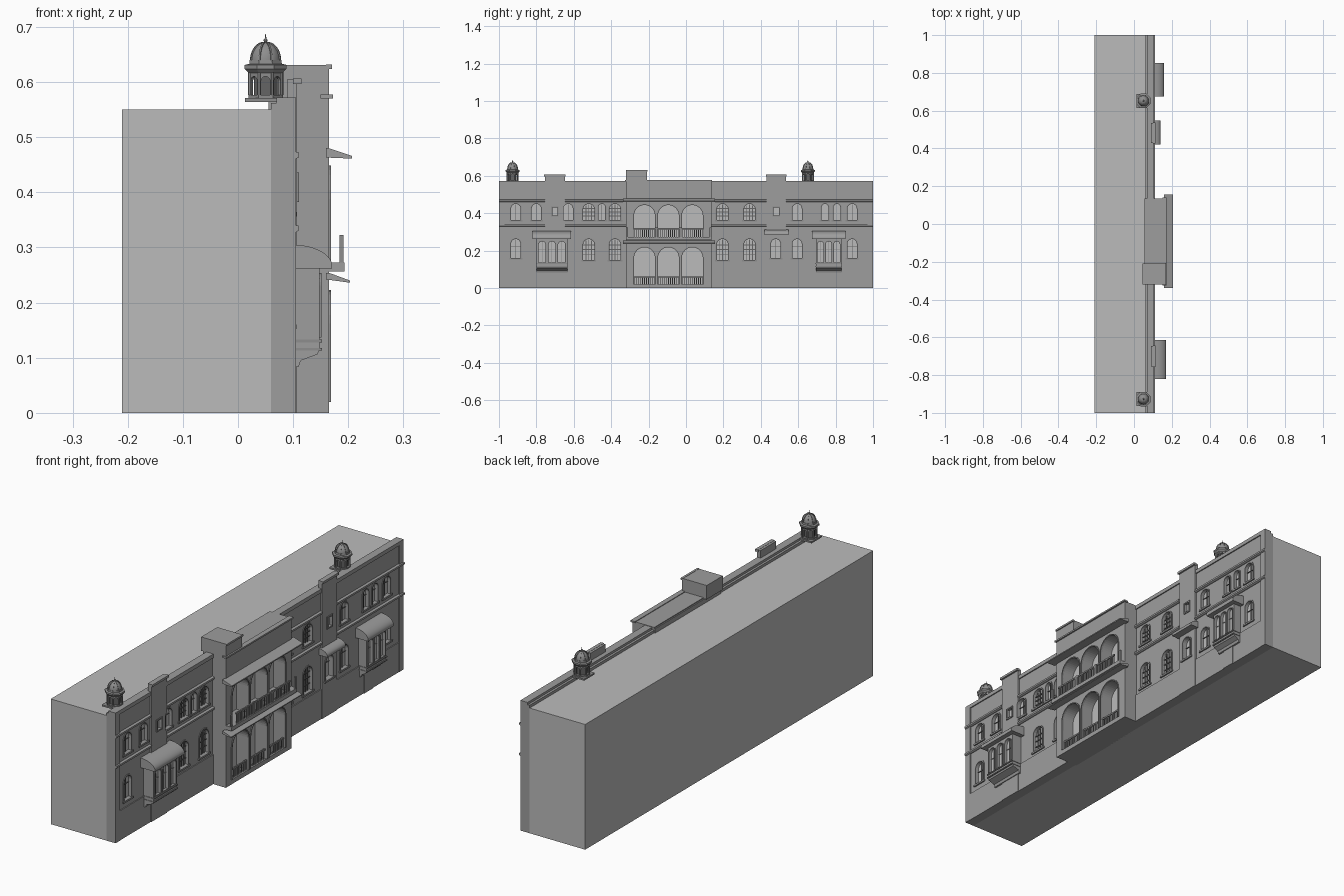
import bpy, bmesh, math
from mathutils import Matrix

if "Cube" in bpy.data.objects:
    bpy.data.objects.remove(bpy.data.objects["Cube"])

# Grey tones of the weathered stone
TONES = {}
for tname, v in (("stone_light", .50), ("stone_mid", .34), ("stone_dark", .27), ("shadow", .13)):
    TONES[tname] = bpy.data.materials.new(tname)
    TONES[tname].diffuse_color = (v, v, v, 1)

def finish(bm, name, tone="stone_mid", smooth=False):
    bmesh.ops.recalc_face_normals(bm, faces=bm.faces)
    me = bpy.data.meshes.new(name)
    bm.to_mesh(me)
    bm.free()
    me.materials.append(TONES[tone])
    ob = bpy.data.objects.new(name, me)
    bpy.context.collection.objects.link(ob)
    if smooth:
        bpy.ops.object.select_all(action='DESELECT')
        ob.select_set(True)
        bpy.context.view_layer.objects.active = ob
        bpy.ops.object.shade_smooth_by_angle(angle=math.radians(35))
    return ob

def extrude(bm, pts, a, b, axis='x', mat=None):
    """Prism: pts are (y,z) along x, or (x,z) along y."""
    place = (lambda p, t: (t, p[0], p[1])) if axis == 'x' else (lambda p, t: (p[0], t, p[1]))
    lo = [bm.verts.new(place(p, a)) for p in pts]
    hi = [bm.verts.new(place(p, b)) for p in pts]
    bm.faces.new(lo)
    bm.faces.new(hi[::-1])
    for i in range(len(pts)):
        j = (i + 1) % len(pts)
        bm.faces.new((lo[i], lo[j], hi[j], hi[i]))
    if mat:
        bmesh.ops.transform(bm, matrix=mat, verts=lo + hi)

def box(bm, x0, x1, y0, y1, z0, z1):
    extrude(bm, [(y0, z0), (y1, z0), (y1, z1), (y0, z1)], x0, x1)

def arch(y, w, z0, z1, n=12):
    r = w / 2
    return [(y + r, z0)] + [(y + r * math.cos(math.pi * i / n), z1 - r + r * math.sin(math.pi * i / n))
                            for i in range(n + 1)] + [(y - r, z0)]

def arch_frame(bm, y, w, z0, z1, t, x0, x1):
    extrude(bm, arch(y, w + 2 * t, z0, z1 + t) + arch(y, w, z0, z1)[::-1], x0, x1)

def lathe(bm, prof, n, cx, cy, turn=0):
    rings = [[bm.verts.new((cx + r * math.cos(turn + 2 * math.pi * i / n),
                            cy + r * math.sin(turn + 2 * math.pi * i / n), z)) for i in range(n)] for r, z in prof]
    for a, b in zip(rings, rings[1:]):
        for i in range(n):
            bm.faces.new((a[i], a[(i + 1) % n], b[(i + 1) % n], b[i]))
    bm.faces.new(rings[0])
    bm.faces.new(rings[-1])

def cut(obs, bm):
    tool = finish(bm, "cutter")
    tool.hide_render = True
    for ob in obs:
        m = ob.modifiers.new("cut", 'BOOLEAN')
        m.object, m.operation, m.solver = tool, 'DIFFERENCE', 'EXACT'
        bpy.context.view_layer.objects.active = ob
        bpy.ops.object.modifier_apply(modifier=m.name)
    bpy.data.objects.remove(tool)

# Window list: y, width, bottom, top, gridded
wins = [(y, .05, .364, .45, False) for y in (-.91, -.80, -.63, .594, .888)]
wins += [(y, .036, .364, .45, False) for y in (-.45, .743, .807)]
wins += [(y, .05, .16, .262, False) for y in (-.91, .48, .594, .888)]
for gy in (-.52, -.38, .195, .34):
    wins += [(gy, .06, .364, .45, True), (gy, .06, .15, .262, True)]
towers = [(-.755, -.647), (.43, .535)]
runs = [(-1, -.755), (-.647, -.32), (.135, .43), (.535, 1)]

# Main body and facade wall
bm = bmesh.new()
box(bm, -.21, .06, -1, 1, 0, .55)
finish(bm, "main_body", "stone_light")
bm = bmesh.new()
box(bm, .06, .10, -1, 1, 0, .562)
wall = finish(bm, "facade_wall")
bm = bmesh.new()
for a, b in towers:
    box(bm, .09, .107, a, b, 0, .605)
tower = finish(bm, "facade_towers")

# Window recesses
bm = bmesh.new()
for y, w, z0, z1, g in wins:
    extrude(bm, arch(y, w, z0, z1), .086, .13)
for a, b in towers:
    box(bm, .096, .13, (a + b) / 2 - .014, (a + b) / 2 + .014, .388, .43)
cut((wall, tower), bm)

# Window panes, surrounds, sills and glazing bars
panes, bars, bm = bmesh.new(), bmesh.new(), bmesh.new()
for y, w, z0, z1, g in wins:
    f = .107 if y == .48 else .1
    extrude(panes, arch(y, w, z0, z1), .084, .087)
    arch_frame(bm, y, w, z0, z1, .006, f - .004, f + .003)
    box(bm, f - .004, f + .006, y - w / 2 - .01, y + w / 2 + .01, z0 - .008, z0)
    for k in ((-1, 0, 1) if g else (0,)):
        t, h = k * w / 4, (.002 if g else .001)
        box(bars, .085, .091, y + t - h, y + t + h, z0, z1 - .002 - abs(k) * .006)
    for q in ((.25, .5, .72) if g else (.62,)):
        z = z0 + (z1 - z0) * q
        box(bars, .085, .091, y - w / 2, y + w / 2, z - h, z + h)
for a, b in towers:
    c = (a + b) / 2
    box(panes, .095, .097, c - .014, c + .014, .388, .43)
    for s in (-1, 1):
        box(bm, .10, .111, c + s * .017 - .003, c + s * .017 + .003, .382, .436)
    for z in (.382, .43):
        box(bm, .10, .111, c - .014, c + .014, z, z + .006)
finish(bm, "window_trim", "stone_dark")
finish(bars, "glazing_bars", "shadow")
finish(panes, "window_panes", "stone_light")

# String courses, cornice, plinth, tower caps
bm = bmesh.new()
for a, b in runs:
    box(bm, .095, .104, a, b, 0, .13)
    for z in (.328, .461):
        extrude(bm, [(.095, z), (.106, z), (.111, z + .003), (.111, z + .011), (.095, z + .014)], a, b, 'y')
    box(bm, .09, .105, a, b, .555, .572)
box(bm, .07, .092, -1, 1, .56, .572)
for s in (-1, 1):
    box(bm, .085, .105, min(s, s * .97), max(s, s * .97), 0, .565)
for a, b in towers:
    box(bm, .10, .115, a - .003, b + .003, .596, .606)
box(bm, .09, .107, .725, .785, 0, .10)
finish(bm, "mouldings")

# Central pavilion with two storeys of loggia arches
ys, aw = (-.222, -.094, .034), .112
bm = bmesh.new()
box(bm, .055, .165, -.32, .135, 0, .57)
pav = finish(bm, "central_pavilion")
bm = bmesh.new()
for y in ys:
    extrude(bm, arch(y, aw, .02, .218, 20), .108, .2)
    extrude(bm, arch(y, aw, .272, .444, 20), .108, .2)
cut((pav,), bm)
bm, panes = bmesh.new(), bmesh.new()
for y in ys:
    for z0, z1 in ((.02, .218), (.272, .444)):
        extrude(panes, arch(y, aw, z0, z1, 20), .106, .109)
        arch_frame(bm, y, aw, z0, z1, .005, .16, .169)
finish(bm, "loggia_arch_frames", "stone_dark")
finish(panes, "loggia_back_walls", "stone_light")

# Pavilion cornice, attic and canopies
bm = bmesh.new()
box(bm, .15, .172, -.325, .14, .57, .577)
box(bm, .06, .16, -.32, .135, .565, .574)
box(bm, .045, .165, -.32, -.208, .57, .631)
box(bm, .16, .17, -.322, -.206, .624, .632)
finish(bm, "pavilion_attic")
bm = bmesh.new()
extrude(bm, [(.16, .463), (.207, .461), (.207, .466), (.165, .48), (.16, .48)], -.338, .155, 'y')
extrude(bm, [(.16, .242), (.203, .236), (.203, .24), (.165, .254), (.16, .254)], -.338, .155, 'y')
box(bm, .16, .193, -.32, .135, .256, .273)
finish(bm, "canopies_and_balcony")

# Balustrades
bm = bmesh.new()
for y in ys:
    for x, z0, z1 in ((.187, .273, .318), (.157, .02, .06)):
        box(bm, x - .003, x + .003, y - .06, y + .06, z1 - .004, z1 + .003)
        for k in range(11):
            c = y - .055 + k * .011
            box(bm, x - .002, x + .002, c - .002, c + .002, z0, z1)
for y in (-.315, -.158, -.03, .13):
    box(bm, .184, .191, y - .005, y + .005, .27, .323)
finish(bm, "balustrades", "stone_dark")

def curved_roof(bm, y0, y1, depth, z0, z1, n=10):
    angs = [math.pi / 2 * i / n * .92 for i in range(n + 1)]
    top = [(.098 + (depth - .098) * math.sin(a) / math.sin(angs[-1]), z0 + .005 + (z1 - z0) * math.cos(a))
           for a in angs]
    extrude(bm, [(.098, z0)] + top + [(depth, z0)], y0, y1, 'y')

# Oriel bays with curved roofs
roofs = bmesh.new()
curved_roof(roofs, .42, .548, .14, .283, .307)
for c, w, d in ((-.717, .165, .17), (.763, .137, .16)):
    curved_roof(roofs, c - w / 2 - .02, c + w / 2 + .02, d, .262, .30)
    y0, y1, f = c - w / 2, c + w / 2, d - .022
    bm = bmesh.new()
    extrude(bm, [(.095, .08), (.11, .084), (.114, .095), (f - .004, .106), (f, .115), (f, .262), (.095, .262)],
            y0, y1, 'y')
    oriel = finish(bm, "oriel_bay")
    bm, trim, panes, sp = bmesh.new(), bmesh.new(), bmesh.new(), w / 3.15
    for z in (.113, .128):
        box(trim, .098, f + .004, y0 - .002, y1 + .002, z, z + .005)
    for y in (c - sp, c, c + sp):
        extrude(bm, arch(y, sp * .72, .137, .25), f - .012, f + .02)
        extrude(panes, arch(y, sp * .72, .137, .25), f - .014, f - .011)
        arch_frame(trim, y, sp * .72, .137, .25, .004, f - .002, f + .003)
        box(trim, f - .014, f - .008, y - .0015, y + .0015, .137, .248)
        box(trim, f - .014, f - .008, y - sp * .36, y + sp * .36, .205, .208)
    cut((oriel,), bm)
    finish(trim, "oriel_trim", "stone_dark")
    finish(panes, "oriel_panes", "stone_light")
finish(roofs, "curved_roofs", "stone_mid", True)

# Rooftop cupolas
for cy in (-.927, .652):
    cx, t8, hw = .05, math.pi / 8, .0125
    bm = bmesh.new()
    box(bm, cx - .037, cx + .037, cy - .037, cy + .037, .564, .571)
    lathe(bm, [(.034, .57), (.034, .576)], 8, cx, cy, t8)
    lathe(bm, [(.033, .616), (.041, .624), (.041, .631), (.032, .633), (.031, .640)], 8, cx, cy, t8)
    for k in range(8):
        m = Matrix.Translation((cx, cy, 0)) @ Matrix.Rotation(k * math.pi / 4, 4, 'Z')
        extrude(bm, [(-hw, .576), (-hw, .618), (hw, .618), (hw, .576)] + arch(0, .016, .576, .61, 8),
                .024, .030, 'x', m)
        a = t8 + k * math.pi / 4
        lathe(bm, [(.003, .576), (.003, .618)], 6, cx + .0315 * math.cos(a), cy + .0315 * math.sin(a))
    finish(bm, "cupola_drum", "stone_dark")
    bm = bmesh.new()
    lathe(bm, [(.023, .572), (.023, .618)], 8, cx, cy, t8)
    finish(bm, "cupola_core", "shadow")
    bm = bmesh.new()
    dome = [(.028 * math.cos(i * math.pi / 20), .638 + .034 * math.sin(i * math.pi / 20)) for i in range(10)]
    lathe(bm, dome + [(.003, .673), (.004, .676), (.0015, .679), (.0005, .687)], 24, cx, cy)
    for k in range(8):
        m = Matrix.Translation((cx, cy, 0)) @ Matrix.Rotation(t8 + k * math.pi / 4, 4, 'Z')
        extrude(bm, [(r + .002, z + .001) for r, z in dome] + [(r - .001, z) for r, z in dome[::-1]],
                -.0015, .0015, 'y', m)
    finish(bm, "cupola_dome", "stone_dark", True)

for m in bpy.data.materials:
    if m.users and not m.is_grease_pencil:
        m.use_nodes = True
        m.node_tree.nodes["Principled BSDF"].inputs["Base Color"].default_value = m.diffuse_color
